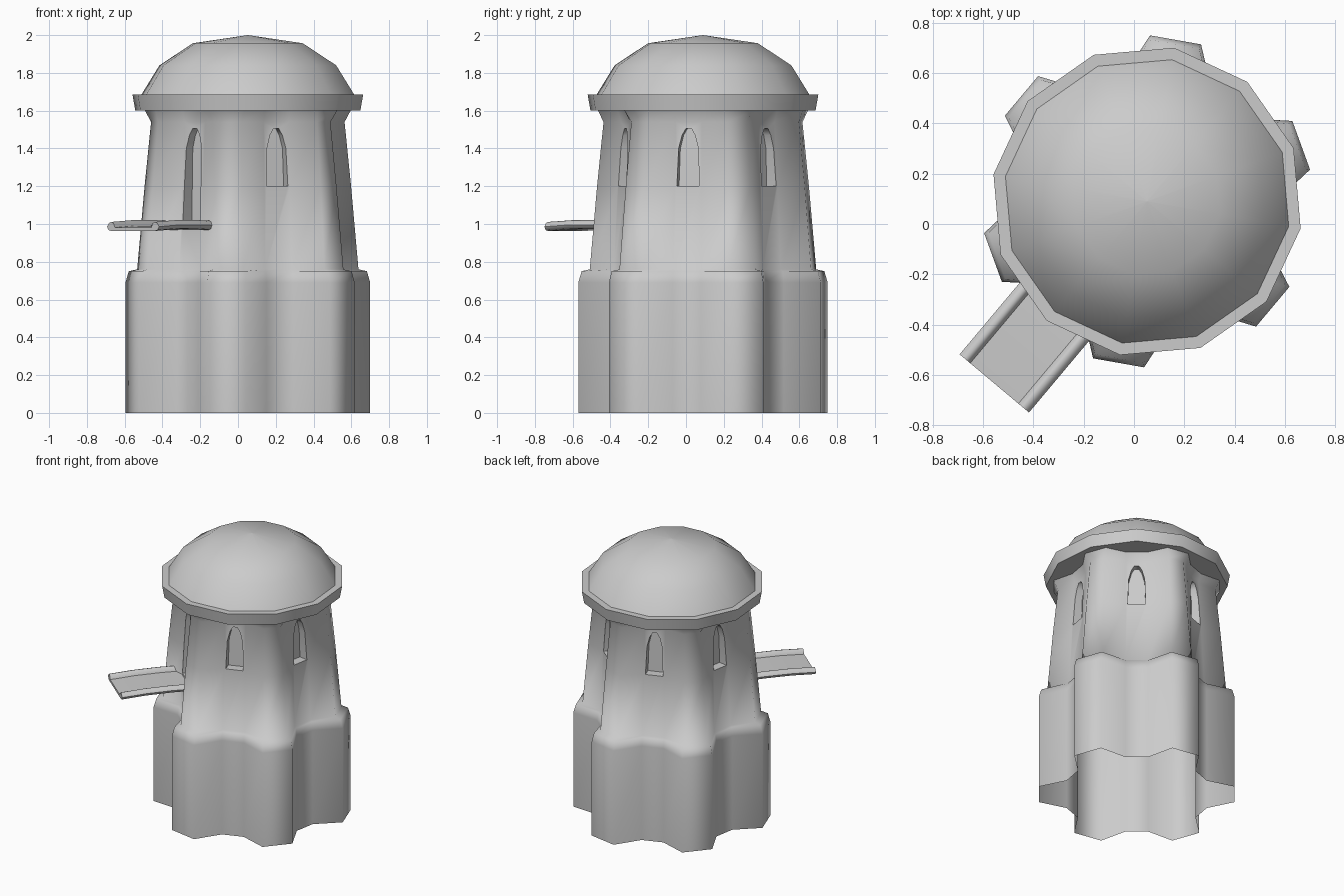
import bpy
import bmesh
from math import radians
from mathutils import Matrix, Vector

if "Cube" in bpy.data.objects:
    bpy.data.objects.remove(bpy.data.objects["Cube"])

AXIS = Vector((0.052, 0.09, 0))  # tower axis, offset to balance the bridge
TURN = 20                        # heading of the first rib
SIDES = 6

stone = bpy.data.materials.new("grey_stone")
stone.use_nodes = True
stone.diffuse_color = (0.6, 0.6, 0.6, 1)
stone.node_tree.nodes["Principled BSDF"].inputs["Base Color"].default_value = (0.6, 0.6, 0.6, 1)


def placed(angle):
    """Frame whose x axis points outward from the tower at this heading."""
    return Matrix.Translation(AXIS) @ Matrix.Rotation(radians(angle), 4, "Z")


def loft(name, rings, matrix, caps=True):
    """Skin a stack of equal rings of points into one object."""
    bm = bmesh.new()
    rows = [[bm.verts.new(matrix @ Vector(p)) for p in ring] for ring in rings]
    n = len(rows[0])
    for low, high in zip(rows, rows[1:]):
        for i in range(n):
            j = (i + 1) % n
            bm.faces.new((low[i], low[j], high[j], high[i]))
    if caps:
        bm.faces.new(rows[0][::-1])
        bm.faces.new(rows[-1])
    bmesh.ops.recalc_face_normals(bm, faces=bm.faces)
    mesh = bpy.data.meshes.new(name)
    bm.to_mesh(mesh)
    bm.free()
    mesh.materials.append(stone)
    obj = bpy.data.objects.new(name, mesh)
    bpy.context.collection.objects.link(obj)
    return obj


def select(obj):
    bpy.ops.object.select_all(action="DESELECT")
    obj.select_set(True)
    bpy.context.view_layer.objects.active = obj


def smooth(obj, angle):
    select(obj)
    bpy.ops.object.shade_smooth_by_angle(angle=radians(angle))


def ribbed_ring(z, rib, rib_half, panel, panel_half):
    """Star-like outline: flat ribs alternating with recessed panels."""
    ring = []
    for k in range(SIDES):
        for offset, dist, half in ((0, rib, rib_half), (30, panel, panel_half)):
            turn = Matrix.Rotation(radians(60 * k + offset), 4, "Z")
            ring += [turn @ Vector((dist, side * half, z)) for side in (-1, 1)]
    return ring


# Tower wall: wide base, ledge, tapering upper storey, flare under the roof
tower = loft("tower_wall", [ribbed_ring(*s) for s in (
    (0, 0.652, 0.103, 0.495, 0.075),
    (0.69, 0.652, 0.103, 0.495, 0.075),
    (0.75, 0.635, 0.098, 0.487, 0.075),
    (0.76, 0.595, 0.078, 0.475, 0.075),
    (1.2, 0.558, 0.065, 0.455, 0.072),
    (1.54, 0.525, 0.055, 0.435, 0.07),
    (1.6, 0.55, 0.08, 0.455, 0.07),
)], placed(TURN))


# Arched niches: a doorway at the bridge, windows in the other panels
def arch(x, sill):
    half = [(0.06, sill), (0.053, 1.4), (0.035, 1.47), (0.015, 1.505)]
    outline = half + [(-y, z) for y, z in reversed(half)]
    return [(x, y, z) for y, z in outline]


for k in range(SIDES):
    heading = TURN + 30 + 60 * k
    sill = 1.0 if heading == 230 else 1.2
    cutter = loft("niche_cutter", [arch(0.39, sill), arch(0.7, sill)], placed(heading))
    cutter.hide_render = True
    select(tower)
    cut = tower.modifiers.new("niche", "BOOLEAN")
    cut.operation = "DIFFERENCE"
    cut.solver = "EXACT"
    cut.object = cutter
    bpy.ops.object.modifier_apply(modifier=cut.name)
    bpy.data.objects.remove(cutter)

# Open the bottom and the hidden top of the wall
bm = bmesh.new()
bm.from_mesh(tower.data)
ends = [f for f in bm.faces if abs(f.normal.z) > 0.99
        and (f.calc_center_median().z < 0.01 or f.calc_center_median().z > 1.59)]
bmesh.ops.delete(bm, geom=ends, context="FACES")
bm.to_mesh(tower.data)
bm.free()
smooth(tower, 72)


# Roof: twelve-sided collar and low dome
def round_ring(radius, z):
    return [Matrix.Rotation(radians(30 * i), 4, "Z") @ Vector((radius, 0, z))
            for i in range(12)]


collar = loft("roof_collar", [round_ring(*p) for p in (
    (0.43, 1.6), (0.605, 1.6), (0.62, 1.685), (0.56, 1.685))], placed(TURN), caps=False)
smooth(collar, 50)
dome = loft("roof_dome", [round_ring(*p) for p in (
    (0.575, 1.68), (0.475, 1.84), (0.295, 1.957), (0.001, 2.0))], placed(TURN))
smooth(dome, 60)


# Bridge: gently arched deck with a raised rail along each side
def bridge_ring(x, lift):
    half = [(0.125, 0.985), (0.135, 1.008), (0.15, 1.015), (0.168, 1.008),
            (0.18, 0.99), (0.17, 0.972), (0.15, 0.967)]
    outline = half + [(-y, z) for y, z in reversed(half)]
    return [(x, y, z + lift) for y, z in outline]


bridge = loft("bridge", [bridge_ring(*p) for p in (
    (0.42, 0), (0.6, 0.006), (0.78, 0.005), (0.945, -0.004))], placed(230))
smooth(bridge, 50)
